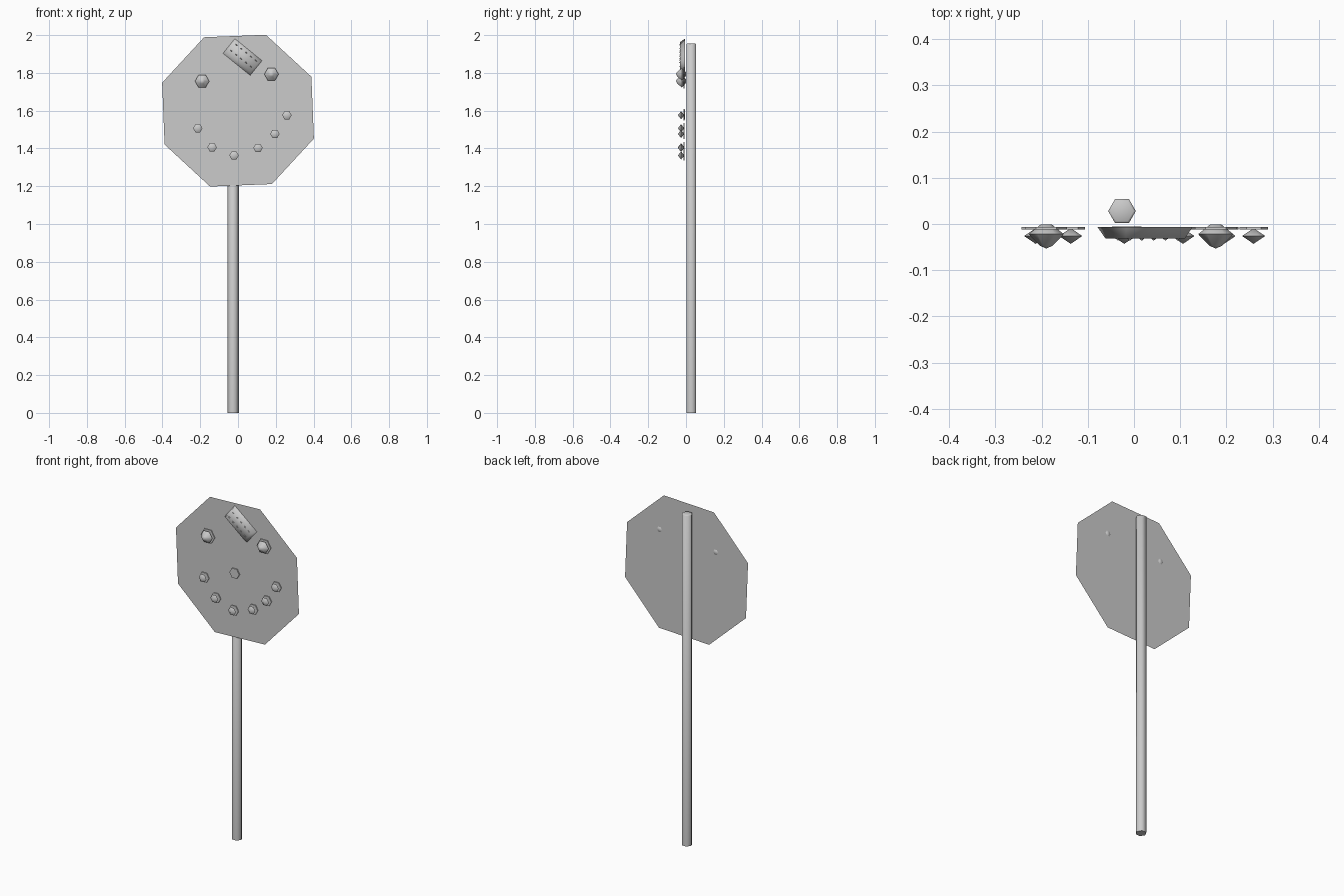
import bpy, bmesh, math
from mathutils import Matrix

if "Cube" in bpy.data.objects:
    bpy.data.objects.remove(bpy.data.objects["Cube"], do_unlink=True)

grey = bpy.data.materials.new("plain_grey")
grey.use_nodes = True
grey.diffuse_color = (0.6, 0.6, 0.6, 1)
grey.node_tree.nodes["Principled BSDF"].inputs["Base Color"].default_value = (0.6, 0.6, 0.6, 1)

FORWARD = Matrix.Rotation(math.pi / 2, 4, "X")   # turns local +z towards the front


def finish(name, bm, matrix, smooth=None, closed=True):
    if closed:
        bmesh.ops.recalc_face_normals(bm, faces=bm.faces)
    mesh = bpy.data.meshes.new(name)
    bm.to_mesh(mesh)
    bm.free()
    mesh.transform(matrix)
    mesh.materials.append(grey)
    obj = bpy.data.objects.new(name, mesh)
    bpy.context.collection.objects.link(obj)
    if smooth:
        bpy.ops.object.select_all(action="DESELECT")
        bpy.context.view_layer.objects.active = obj
        obj.select_set(True)
        bpy.ops.object.shade_smooth_by_angle(angle=math.radians(smooth))
    return obj


def lathe(name, profile, matrix, sides=6, smooth=None):
    """Closed solid from (radius, height) rings; radius 0 makes a tip."""
    bm = bmesh.new()
    rings = []
    for r, h in profile:
        turns = [math.tau * i / sides for i in range(sides)] if r else [0]
        rings.append([bm.verts.new((r * math.cos(a), r * math.sin(a), h)) for a in turns])
    for low, high in zip(rings, rings[1:]):
        for i in range(sides):
            j = (i + 1) % sides
            quad = [low[i % len(low)], low[j % len(low)], high[j % len(high)], high[i % len(high)]]
            bm.faces.new(list(dict.fromkeys(quad)))
    for ring in (rings[0], rings[-1]):
        if len(ring) > 1:
            bm.faces.new(ring)
    return finish(name, bm, matrix, smooth)


# Post
lathe("post", [(0.03, 0), (0.03, 1.952), (0.025, 1.955)],
      Matrix.Translation((-0.026, 0.028, 0)), smooth=65)

# Octagonal sheet
bm = bmesh.new()
angles = [math.radians(24.8 + 45 * i) for i in range(8)]
bm.faces.new([bm.verts.new((0.428 * math.cos(a), 0.428 * math.sin(a), 0)) for a in angles])
finish("sign_plate", bm, Matrix.Translation((0, -0.005, 1.6)) @ FORWARD, closed=False)


# Studs: a thin washer with a pointed bead on it
def stud(name, x, z, washer, bead):
    place = Matrix.Translation((x, 0, z)) @ FORWARD
    lathe(name + "_washer", [(washer, 0.007), (washer, 0.012)], place)
    lathe(name + "_bead", bead, place, smooth=85)


large = [(0.012, 0.001), (0.038, 0.022), (0.014, 0.047), (0, 0.053)]
small = [(0, 0.009), (0.025, 0.026), (0, 0.043)]
for i, (x, z) in enumerate([(-0.19, 1.756), (0.177, 1.793)]):
    stud(f"large_stud_{i + 1}", x, z, 0.045, large)
for i, (x, z) in enumerate([(-0.213, 1.507), (-0.137, 1.406), (-0.021, 1.363),
                            (0.106, 1.403), (0.195, 1.477), (0.259, 1.576)]):
    stud(f"small_stud_{i + 1}", x, z, 0.031, small)

# Flat centre nut
lathe("centre_nut", [(0.032, 0.005), (0.032, 0.012)],
      Matrix.Translation((-0.016, 0, 1.582)) @ FORWARD)

# Slanted raised strip with two rows of small teeth
tilt = Matrix.Translation((0.024, 0, 1.884)) @ FORWARD @ Matrix.Rotation(math.radians(-39), 4, "Z")
bm = bmesh.new()
bmesh.ops.create_cube(bm, size=1)
for v in bm.verts:
    front = v.co.z > 0
    v.co.x *= 0.165 if front else 0.185
    v.co.y *= 0.07 if front else 0.1
    v.co.z = 0.031 if front else 0.006
finish("slanted_strip", bm, tilt, smooth=80)
for row, y in enumerate((-0.012, 0.03)):
    for i in range(5):
        lathe(f"strip_tooth_{row + 1}_{i + 1}", [(0.009, 0.03), (0, 0.036)],
              tilt @ Matrix.Translation((-0.066 + 0.033 * i, y, 0)) @ Matrix.Diagonal((1, 0.4, 1, 1)),
              sides=4)
